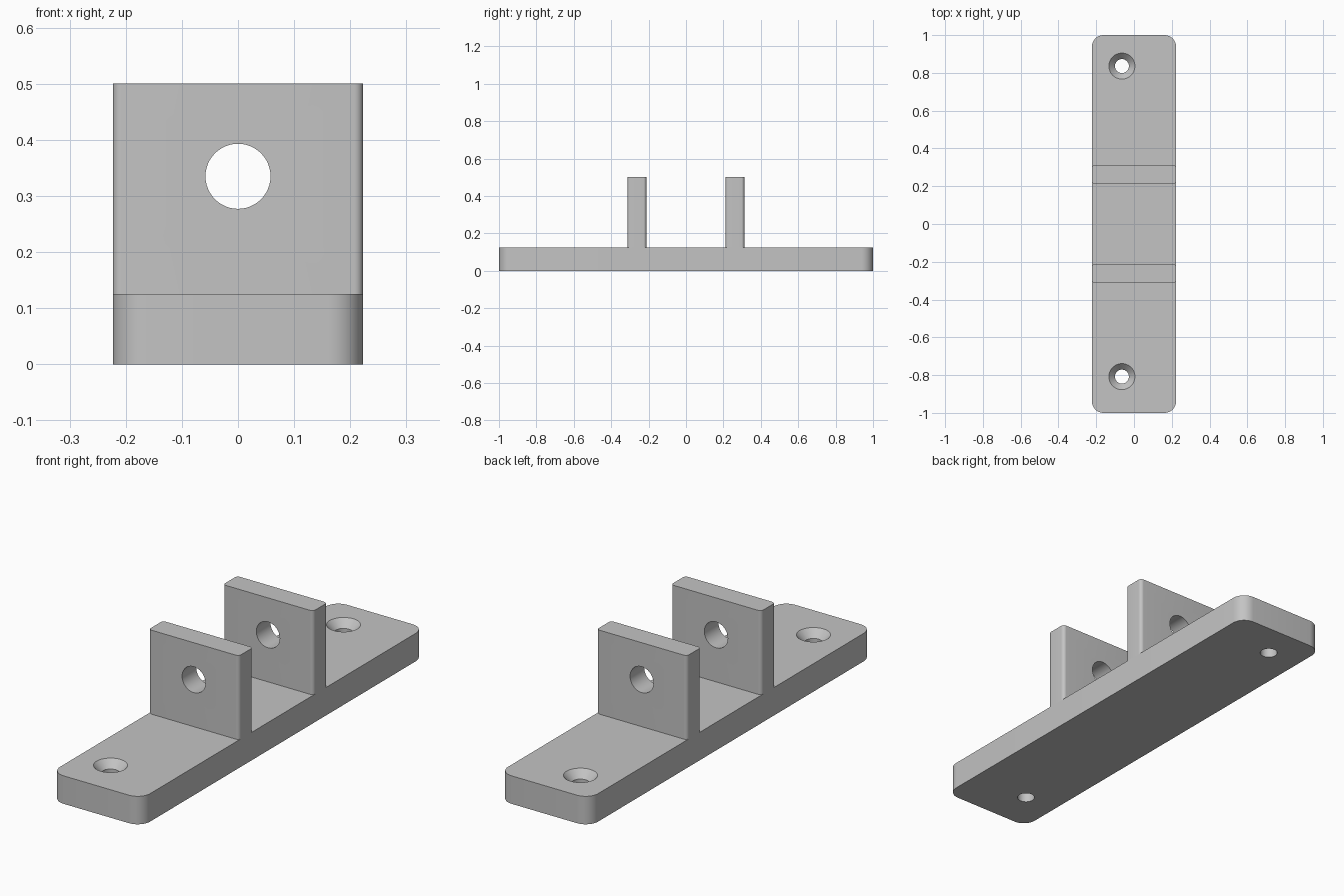
import bpy
import bmesh
from math import radians, tau
from mathutils import Matrix, Vector

default = bpy.data.objects.get("Cube")
if default:
    bpy.data.objects.remove(default, do_unlink=True)

HALF_WIDTH = 0.223
BASE_TOP = 0.125
LUG_TOP = 0.5

grey = bpy.data.materials.new("plain grey")
grey.use_nodes = True
colour = (0.55, 0.55, 0.55, 1)
grey.diffuse_color = colour
grey.node_tree.nodes["Principled BSDF"].inputs["Base Color"].default_value = colour


def make_object(name, bm):
    bmesh.ops.recalc_face_normals(bm, faces=bm.faces)
    mesh = bpy.data.meshes.new(name)
    bm.to_mesh(mesh)
    bm.free()
    mesh.materials.append(grey)
    obj = bpy.data.objects.new(name, mesh)
    bpy.context.collection.objects.link(obj)
    return obj


def rounded_block(name, low, high, radius):
    """Box with its four upright edges rounded."""
    low, high = Vector(low), Vector(high)
    bm = bmesh.new()
    place = Matrix.Translation((low + high) / 2) @ Matrix.Diagonal((*(high - low), 1))
    bmesh.ops.create_cube(bm, size=1, matrix=place)
    upright = [e for e in bm.edges if abs(e.verts[0].co.z - e.verts[1].co.z) > 0.01]
    bmesh.ops.bevel(bm, geom=upright, offset=radius, segments=10,
                    profile=0.5, affect='EDGES')
    return make_object(name, bm)


def turned_cutter(name, profile, matrix):
    """Solid of revolution from (radius, height) points, then placed."""
    bm = bmesh.new()
    verts = [bm.verts.new((r, 0, h)) for r, h in profile]
    edges = [bm.edges.new(pair) for pair in zip(verts, verts[1:])]
    bmesh.ops.spin(bm, geom=verts + edges, cent=(0, 0, 0), axis=(0, 0, 1),
                   angle=tau, steps=48, use_duplicate=False)
    bmesh.ops.remove_doubles(bm, verts=bm.verts, dist=0.0001)
    bm.transform(matrix)
    cutter = make_object(name, bm)
    cutter.hide_render = True
    return cutter


def cut(obj, cutter):
    mod = obj.modifiers.new("hole", 'BOOLEAN')
    mod.operation = 'DIFFERENCE'
    mod.solver = 'EXACT'
    mod.object = cutter
    activate(obj)
    bpy.ops.object.modifier_apply(modifier=mod.name)
    bpy.data.objects.remove(cutter, do_unlink=True)


def activate(obj):
    bpy.ops.object.select_all(action='DESELECT')
    obj.select_set(True)
    bpy.context.view_layer.objects.active = obj


# Base plate with two countersunk screw holes
base = rounded_block("base_plate", (-HALF_WIDTH, -1, 0), (HALF_WIDTH, 1, BASE_TOP), 0.062)
screw = [(0, -0.1), (0.037, -0.1), (0.037, 0.091), (0.069, BASE_TOP), (0.069, 0.2), (0, 0.2)]
for y in (-0.808, 0.836):
    cut(base, turned_cutter("screw_cutter", screw, Matrix.Translation((-0.064, y, 0))))

# Two upright lugs, each with a pin hole
parts = [base]
pin = [(0, -0.2), (0.058, -0.2), (0.058, 0.2), (0, 0.2)]
for name, y in (("front_lug", -0.262), ("back_lug", 0.262)):
    lug = rounded_block(name, (-HALF_WIDTH, y - 0.05, BASE_TOP),
                        (HALF_WIDTH, y + 0.05, LUG_TOP), 0.016)
    place = Matrix.Translation((0, y, 0.335)) @ Matrix.Rotation(radians(90), 4, 'X')
    cut(lug, turned_cutter("pin_cutter", pin, place))
    parts.append(lug)

# Smooth rounds, sharp edges
for part in parts:
    activate(part)
    bpy.ops.object.shade_smooth_by_angle(angle=radians(30))
